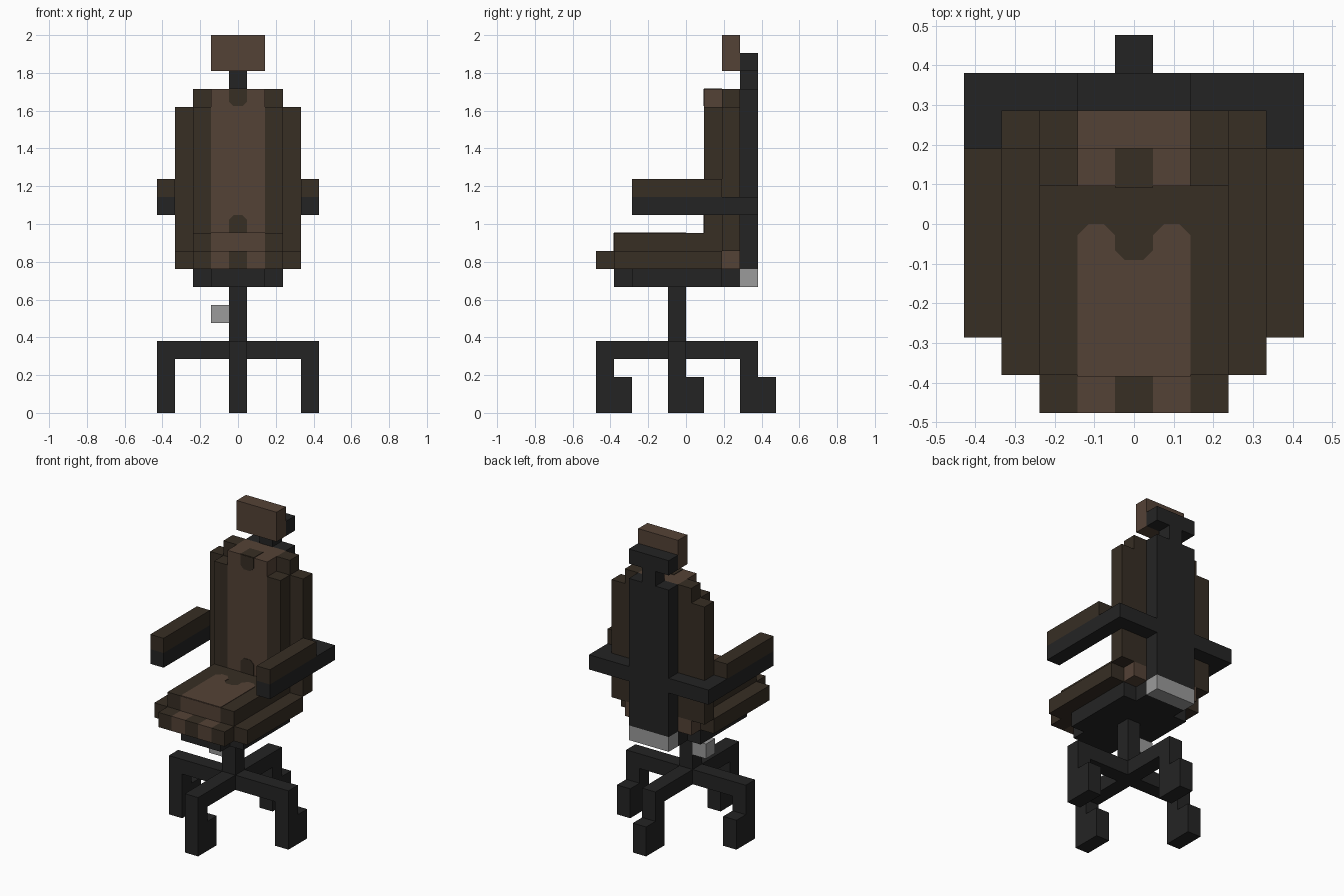
import bpy
import bmesh

if "Cube" in bpy.data.objects:
    bpy.data.objects.remove(bpy.data.objects["Cube"], do_unlink=True)

U = 2 / 21  # one block of the design grid


def material(name, srgb):
    lin = [((c / 255 + 0.055) / 1.055) ** 2.4 for c in srgb] + [1.0]
    m = bpy.data.materials.new(name)
    m.use_nodes = True
    m.diffuse_color = lin
    m.node_tree.nodes["Principled BSDF"].inputs["Base Color"].default_value = lin
    return m


LIGHT = material("light brown leather", (84, 66, 54))
DARK = material("dark brown leather", (55, 46, 36))
BLACK = material("black plastic", (36, 36, 36))
GREY = material("grey metal", (155, 155, 155))


def finish(name, bm, mat):
    bmesh.ops.recalc_face_normals(bm, faces=bm.faces)
    mesh = bpy.data.meshes.new(name)
    bm.to_mesh(mesh)
    bm.free()
    mesh.materials.append(mat)
    ob = bpy.data.objects.new(name, mesh)
    bpy.context.scene.collection.objects.link(ob)
    return ob


def box(name, mat, x, y, z):
    """Block between two grid limits on each axis."""
    bm = bmesh.new()
    bmesh.ops.create_cube(bm, size=1)
    for v in bm.verts:
        v.co = [U * (lim[0] if c < 0 else lim[1]) for c, lim in zip(v.co, (x, y, z))]
    return finish(name, bm, mat)


def pair(name, mat, x, y, z):
    """Mirrored left and right blocks."""
    box("left_" + name, mat, x, y, z)
    box("right_" + name, mat, (-x[1], -x[0]), y, z)


def plate(name, mat, half, place, direction):
    """Thin symmetric inlay from half an outline."""
    outline = half + [(-a, b) for a, b in reversed(half) if a > 0]
    bm = bmesh.new()
    face = bm.faces.new([bm.verts.new([U * c for c in place(a, b)]) for a, b in outline])
    ext = bmesh.ops.extrude_face_region(bm, geom=[face])
    for v in ext["geom"]:
        if isinstance(v, bmesh.types.BMVert):
            for i in range(3):
                v.co[i] += direction[i] * 0.003
    return finish(name, bm, mat)


mid, wide = (-0.5, 0.5), (-1.5, 1.5)

# Base: four legs with casters, hub bars and gas post
box("post", BLACK, mid, (-1, 0), (3, 7))
box("front_bar", BLACK, mid, (-4, -1), (3, 4))
box("back_bar", BLACK, mid, (0, 3), (3, 4))
pair("bar", BLACK, (0.5, 3.5), (-1, 0), (3, 4))
for name, y in (("front", -5), ("back", 3)):
    box(name + "_leg", BLACK, mid, (y, y + 1), (0, 4))
    box(name + "_caster", BLACK, mid, (y + 1, y + 2), (0, 2))
pair("leg", BLACK, (3.5, 4.5), (-1, 0), (0, 4))
pair("caster", BLACK, (3.5, 4.5), (0, 1), (0, 2))
box("height_lever", GREY, (-1.5, -0.5), (-1, 0), (5, 6))

# Seat pan and hinge
box("seat_pan", BLACK, (-2.5, 2.5), (-3, 2), (7, 8))
box("seat_pan_front", BLACK, wide, (-4, -3), (7, 8))
box("seat_pan_back", BLACK, wide, (2, 3), (7, 8))
box("hinge", GREY, wide, (3, 4), (7, 8))

# Seat cushion with striped front lip
box("seat_lower", DARK, (-3.5, 3.5), (-4, 2), (8, 9))
box("seat_upper", DARK, (-2.5, 2.5), (-4, 1), (9, 10))
box("lip_centre", DARK, mid, (-5, -4), (8, 9))
pair("lip_stripe", LIGHT, (0.5, 1.5), (-5, -4), (8, 9))
pair("lip_end", DARK, (1.5, 2.5), (-5, -4), (8, 9))
plate("seat_panel", LIGHT,
      [(1.5, -4), (1.5, -0.3), (1.2, 0), (0.8, 0), (0.5, -0.3), (0.5, -0.7), (0.25, -0.95)],
      lambda a, b: (a, b, 10), (0, 0, 1))
plate("seat_front_panel", LIGHT, [(1.5, 9), (1.5, 10)],
      lambda a, b: (a, -4, b), (0, -1, 0))

# Backrest cushion
box("backrest_foot", LIGHT, (-2.5, 2.5), (2, 3), (8, 9))
box("backrest_centre", LIGHT, wide, (1, 3), (9, 18))
pair("backrest_bolster", DARK, (1.5, 2.5), (1, 2), (9, 17))
pair("backrest_side", DARK, (1.5, 2.5), (2, 3), (9, 18))
pair("backrest_wing", DARK, (2.5, 3.5), (2, 3), (9, 17))
plate("lower_notch", DARK, [(0.5, 10), (0.5, 10.75), (0.25, 11)],
      lambda a, b: (a, 1, b), (0, -1, 0))
plate("upper_notch", DARK, [(0.5, 18), (0.5, 17.3), (0.25, 17.05)],
      lambda a, b: (a, 1, b), (0, -1, 0))
plate("top_notch", DARK, [(0.5, 1), (0.5, 2)],
      lambda a, b: (a, b, 18), (0, 0, 1))

# Spine, neck and headrest
box("spine", BLACK, wide, (3, 4), (8, 18))
box("neck", BLACK, mid, (3, 4), (18, 19))
box("headrest_bracket", BLACK, wide, (3, 4), (19, 20))
box("headrest", LIGHT, wide, (2, 3), (19, 21))

# Armrests
pair("arm_support", BLACK, (1.5, 3.5), (3, 4), (11, 12))
pair("arm", BLACK, (3.5, 4.5), (-3, 4), (11, 12))
pair("arm_pad", DARK, (3.5, 4.5), (-3, 2), (12, 13))
